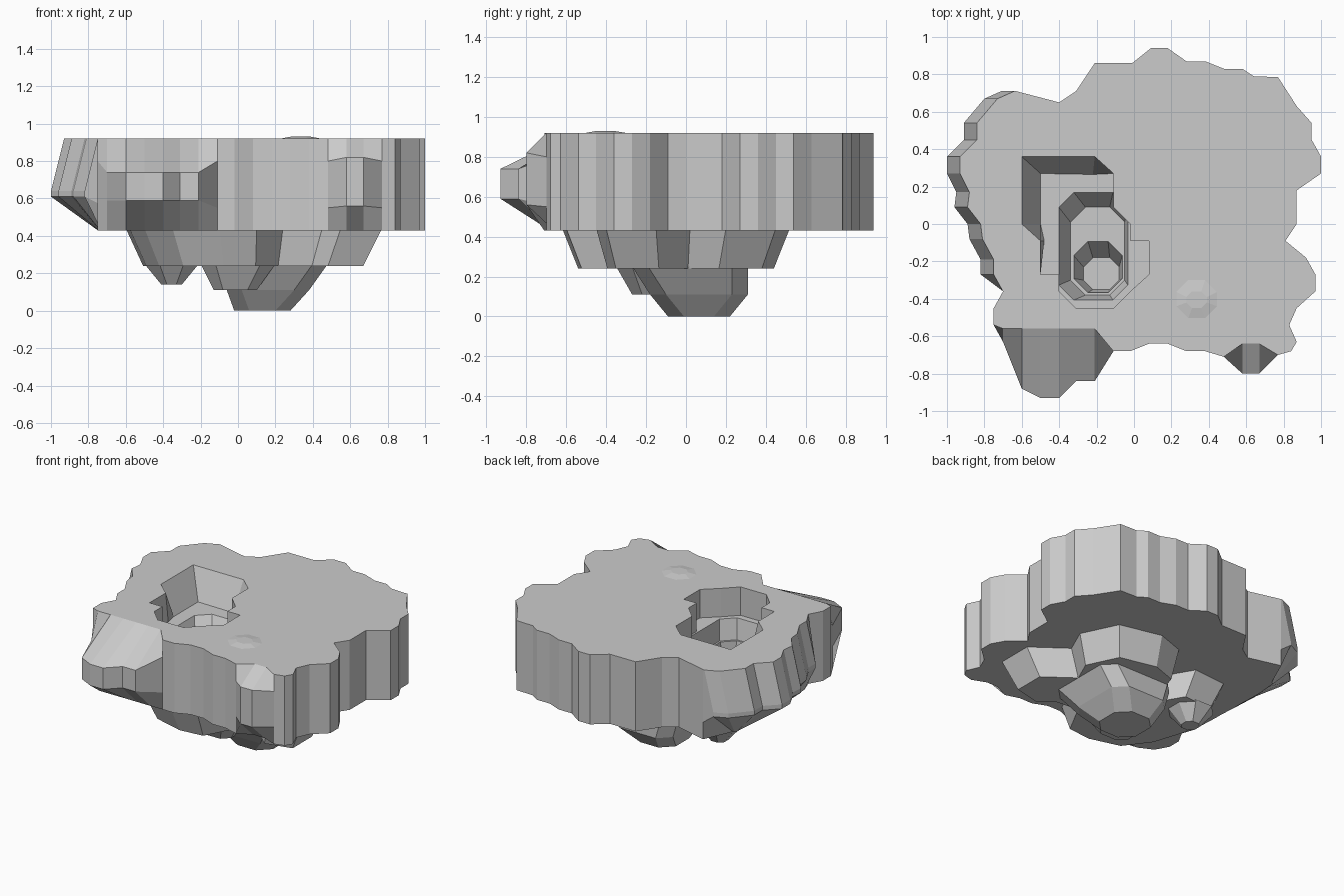
import bpy, bmesh

if "Cube" in bpy.data.objects:
    bpy.data.objects.remove(bpy.data.objects["Cube"])

def loft(name, rings):
    """Solid from stacked rings of equal point count, lowest ring first."""
    bm = bmesh.new()
    loops = [[bm.verts.new(p) for p in r] for r in rings]
    n = len(loops[0])
    for a, b in zip(loops, loops[1:]):
        for i in range(n):
            j = (i + 1) % n
            bm.faces.new((a[i], a[j], b[j], b[i]))
    bm.faces.new(loops[0][::-1])
    bm.faces.new(loops[-1])
    bmesh.ops.remove_doubles(bm, verts=bm.verts, dist=1e-4)
    bmesh.ops.triangulate(bm, faces=[f for f in bm.faces if len(f.verts) > 4])
    bmesh.ops.recalc_face_normals(bm, faces=bm.faces)
    me = bpy.data.meshes.new(name)
    bm.to_mesh(me)
    bm.free()
    ob = bpy.data.objects.new(name, me)
    bpy.context.collection.objects.link(ob)
    return ob

def scaled(pts, z, s=1.0, c=(0, 0)):
    return [(c[0] + (x - c[0]) * s, c[1] + (y - c[1]) * s, z) for x, y in pts]

def block(x0, x1, y0, y1, z, cut=0.08):
    """Octagonal ring from a box with cut corners."""
    return [(x, y, z) for x, y in (
        (x0 + cut, y0), (x1 - cut, y0), (x1, y0 + cut), (x1, y1 - cut),
        (x1 - cut, y1), (x0 + cut, y1), (x0, y1 - cut), (x0, y0 + cut))]

# Island outline seen from above, counter-clockwise
outline = [
    (.18, .94), (.09, .94), (-.01, .86), (-.21, .86), (-.31, .71), (-.40, .65), (-.63, .71),
    (-.71, .71), (-.80, .67), (-.91, .54), (-.91, .45), (-1, .36), (-1, .27),
    (-.95, .17), (-.96, .09), (-.89, 0), (-.88, -.08), (-.82, -.19), (-.82, -.27),
    (-.70, -.36), (-.75, -.45), (-.75, -.54), (-.70, -.63), (-.60, -.88), (-.50, -.93),
    (-.40, -.93), (-.31, -.84), (-.21, -.84), (-.11, -.68), (-.02, -.68), (.08, -.64),
    (.18, -.64), (.28, -.68), (.38, -.68), (.48, -.71), (.58, -.80), (.67, -.80),
    (.77, -.70), (.84, -.68), (.87, -.63), (.83, -.54), (.87, -.45), (.97, -.36),
    (.97, -.27), (.92, -.18), (.81, -.09), (.87, 0), (.87, .18), (1, .27), (1, .36),
    (.95, .45), (.95, .54), (.87, .63), (.77, .785), (.64, .79), (.58, .83),
    (.48, .83), (.38, .87), (.28, .87)]

# Slab: straight cliffs, with undercut left edge and two front overhangs
bottom, low, high, top = [], [], [], []
for x, y in outline:
    b, t, zl, zh = (x, y), (x, y), .55, .80
    if x < -.70 and y > -.3:
        b, t, zl, zh = (-.72 + (x + .7) * .1, min(y, .45 + y * .08)), (x + .07, y), .61, .64
    elif -.72 < x < -.15 and y < -.6:
        b, t, zl, zh = (x, max(y, -.68)), (x, -.56), .59, .74
    elif .5 < x < .75 and y < -.65:
        b, t, zl, zh = (x, -.66), (x, -.64), .56, .82
    bottom.append((*b, .43))
    low.append((x, y, zl))
    high.append((x, y, zh))
    top.append((*t, .92))
slab = loft("island_slab", [bottom, low, high, top])

# Rugged shelf under the slab
shelf_pts = [
    (-.60, .10), (-.58, -.10), (-.50, -.35), (-.35, -.55), (-.10, -.62), (.10, -.60),
    (.24, -.34), (.45, -.36), (.55, -.45), (.77, -.40), (.77, -.15), (.54, .02), (.62, .20),
    (.50, .45), (.20, .52), (0, .45), (-.12, .10), (-.25, .32), (-.50, .30)]
loft("under_shelf", [scaled(shelf_pts, .24, .86, (.06, -.05)), scaled(shelf_pts, .44)])

# Hanging rocks below the shelf
loft("keel_rock", [block(-.02, .28, -.09, .22, 0), block(-.06, .38, -.18, .31, .11),
                   block(-.10, .48, -.27, .31, .25)])
loft("keel_spur", [block(-.13, .10, -.27, -.10, .11, .05), block(-.20, .20, -.35, 0, .25)])
loft("side_rock", [block(-.41, -.30, .08, .19, .14, .03), block(-.50, -.21, 0, .27, .25)])

# Low swell on the top surface
loft("top_swell", [block(.20, .47, -.53, -.27, .915), block(.28, .39, -.45, -.36, .93, .03)])

# Stepped crater: three sinking hollows cut from the slab
upper = [(-.60, .36), (-.60, 0), (-.50, -.09), (-.50, -.27), (-.40, -.27), (-.40, -.36),
         (-.31, -.45), (-.11, -.45), (-.02, -.36), (.08, -.27), (.08, -.09), (-.02, -.09),
         (-.02, 0), (-.11, .09), (-.11, .27), (-.21, .36)]
ledge = [(max(x, -.50), min(y, .27), .72) for x, y in upper]
ledge[2], ledge[-1] = (-.48, -.09, .72), (-.22, .265, .72)
ledge[0], ledge[1] = (-.50, .27, .72), (-.50, 0, .72)
cutters = [
    loft("crater_upper", [ledge, scaled(upper, .92), scaled(upper, .97)]),
    loft("crater_middle", [block(-.34, -.05, -.38, .09, .58), block(-.41, -.03, -.41, .18, .74)]),
    loft("crater_floor", [block(-.27, -.08, -.35, -.18, .45, .05),
                          block(-.33, -.06, -.37, -.08, .60)])]
for c in cutters:
    c.hide_render = True
    m = slab.modifiers.new(c.name, 'BOOLEAN')
    m.operation, m.solver, m.object = 'DIFFERENCE', 'EXACT', c

# Bake the cuts and drop the cutters
bpy.context.view_layer.update()
deps = bpy.context.evaluated_depsgraph_get()
baked = bpy.data.meshes.new_from_object(slab.evaluated_get(deps))
slab.modifiers.clear()
slab.data = baked
for c in cutters:
    bpy.data.objects.remove(c)
